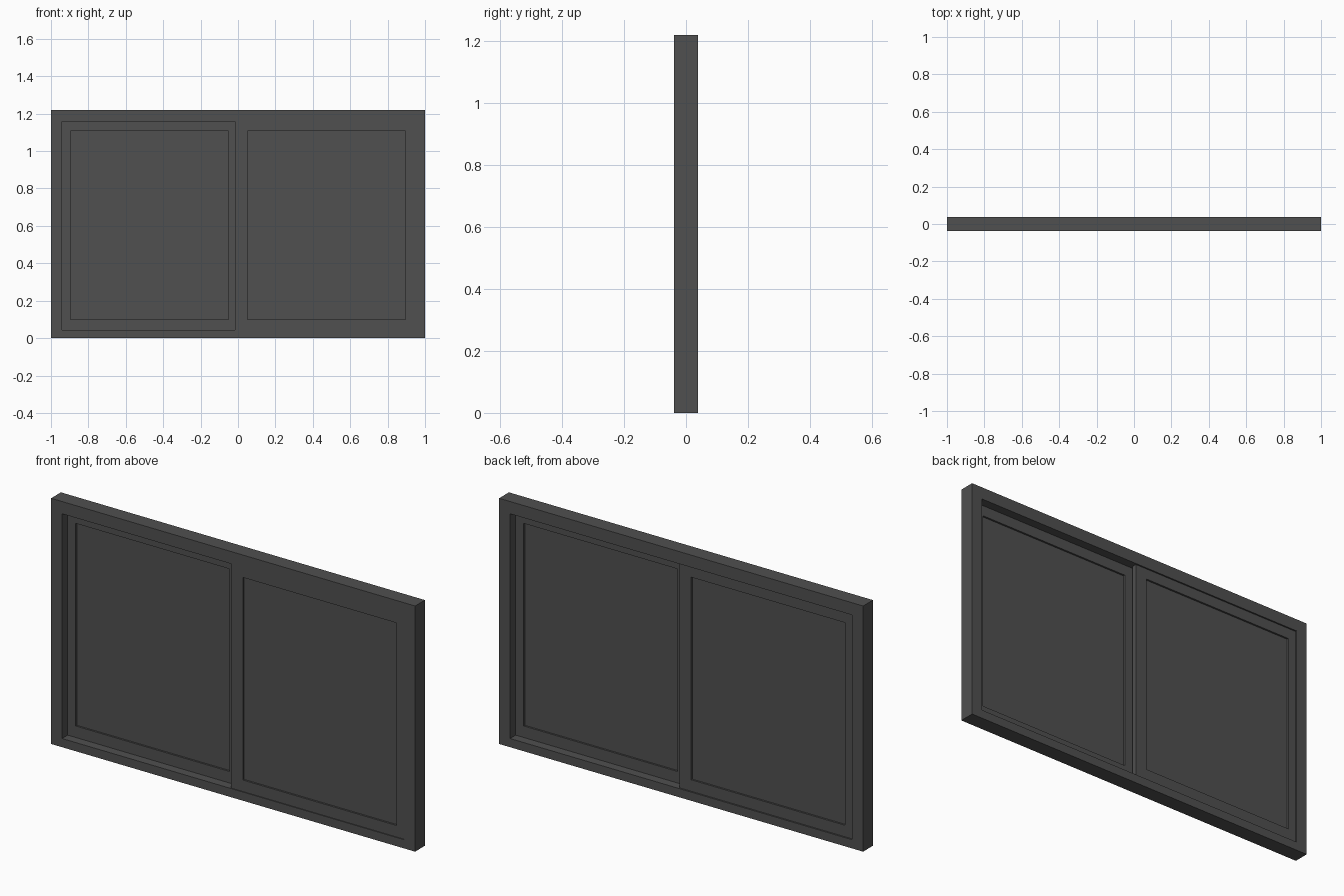
import bpy
import bmesh

if "Cube" in bpy.data.objects:
    bpy.data.objects.remove(bpy.data.objects["Cube"], do_unlink=True)

# One dark grey finish for the whole window
grey = bpy.data.materials.new("dark_grey")
grey.use_nodes = True
colour = (0.08, 0.08, 0.08, 1)
grey.diffuse_color = colour
grey.node_tree.nodes["Principled BSDF"].inputs["Base Color"].default_value = colour


def finish(name, bm):
    bmesh.ops.recalc_face_normals(bm, faces=bm.faces)
    mesh = bpy.data.meshes.new(name)
    bm.to_mesh(mesh)
    bm.free()
    mesh.materials.append(grey)
    obj = bpy.data.objects.new(name, mesh)
    bpy.context.collection.objects.link(obj)
    return obj


def corners(rect):
    x0, x1, z0, z1 = rect
    return [(x0, z0), (x1, z0), (x1, z1), (x0, z1)]


def ring(name, outer, inner, front, back):
    """Rectangular frame between two rectangles (x0, x1, z0, z1)."""
    bm = bmesh.new()
    loops = [[bm.verts.new((x, y, z)) for x, z in corners(rect)]
             for rect, y in ((outer, front), (inner, front), (inner, back), (outer, back))]
    for a, b in zip(loops, loops[1:] + loops[:1]):
        for i in range(4):
            j = (i + 1) % 4
            bm.faces.new((a[i], a[j], b[j], b[i]))
    return finish(name, bm)


def panel(name, rect, front, back):
    """Thin rectangular pane."""
    bm = bmesh.new()
    f, b = ([bm.verts.new((x, y, z)) for x, z in corners(rect)] for y in (front, back))
    bm.faces.new(f)
    bm.faces.new(b)
    for i in range(4):
        j = (i + 1) % 4
        bm.faces.new((f[i], f[j], b[j], b[i]))
    return finish(name, bm)


# Outer frame
BOTTOM, TOP = 0.043, 1.159
ring("outer_frame", (-1, 1, 0, 1.22), (-0.94, 0.94, BOTTOM, TOP), -0.0385, 0.0385)

# Two sliding sashes on separate tracks, overlapping at the middle
LIP = 0.01  # how far each sash tucks into the frame
for side, name, front, back in ((1, "left_sash", -0.034, -0.006),
                                (-1, "right_sash", 0.006, 0.031)):
    def span(a, b, z0, z1):
        return (*sorted((side * a, side * b)), z0, z1)
    pane = span(0.05, 0.896, 0.1, 1.106)
    ring(name, span(-0.015, 0.94 + LIP, BOTTOM - LIP, TOP + LIP), pane, front, back)
    panel(name + "_pane", pane, front + 0.009, back - 0.009)
